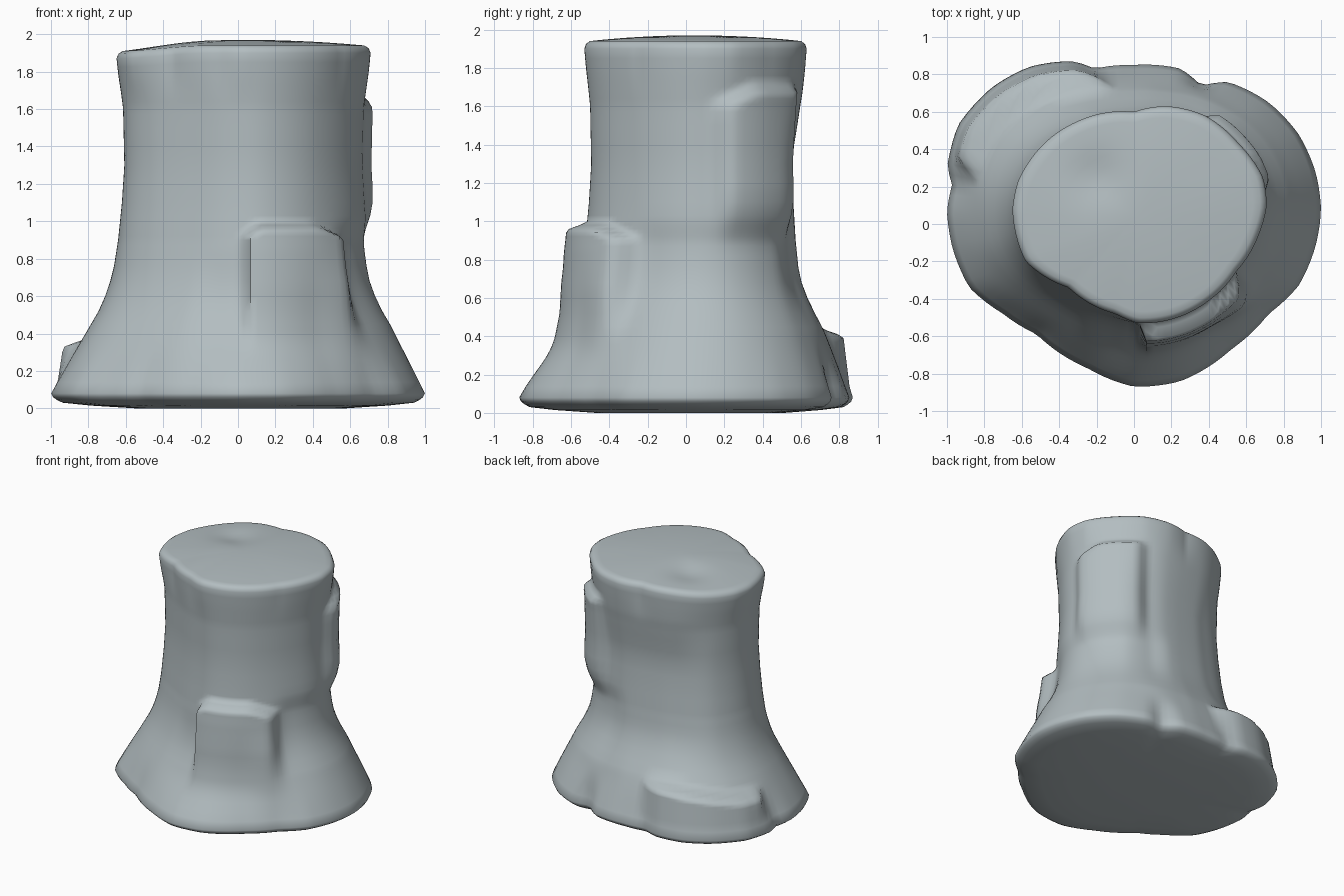
import bpy, bmesh, math

if "Cube" in bpy.data.objects:
    bpy.data.objects.remove(bpy.data.objects["Cube"])

CX, CY = 0.03, 0.05          # trunk axis
N = 120                      # segments around

BASE = [(1.0,.08),(.97,.28),(.88,.48),(.72,.65),(.5,.76),(.36,.74),(.25,.83),(0,.85),(-.21,.83),
        (-.32,.87),(-.56,.84),(-.76,.73),(-.94,.53),(-1.0,.3),(-.97,.22),(-1.0,.07),(-.97,-.13),
        (-.88,-.34),(-.7,-.48),(-.52,-.59),(-.25,-.77),(0,-.87),(.25,-.84),(.52,-.67),(.72,-.48),
        (.88,-.33),(.97,-.12)]
TOP = [(.71,.1),(.69,.25),(.56,.43),(.38,.58),(.17,.63),(0,.6),(-.3,.55),(-.46,.45),(-.62,.23),
       (-.65,.08),(-.58,-.2),(-.35,-.34),(-.1,-.48),(.02,-.53),(.2,-.51),(.4,-.41),(.55,-.25),(.67,-.05)]


def lerp_table(table, v):
    if v <= table[0][0]:
        return table[0][1]
    for (a, p), (b, q) in zip(table, table[1:]):
        if v <= b:
            return p + (q - p) * (v - a) / (b - a)
    return table[-1][1]


def polar(points):
    t = sorted((math.degrees(math.atan2(y - CY, x - CX)), math.hypot(x - CX, y - CY)) for x, y in points)
    return [(t[-1][0] - 360, t[-1][1])] + t + [(t[0][0] + 360, t[0][1])]


def smoothed(table, width):
    # average the outline over a window of angles
    offs = [width * k / 4 for k in range(-4, 5)]
    wrap = lambda d: (d + 180) % 360 - 180
    return [(d, sum(lerp_table(table, wrap(d + o)) for o in offs) / 9) for d in range(-180, 181, 3)]


def step(a, b, v):
    t = max(0, min(1, (v - a) / (b - a)))
    return t * t * (3 - 2 * t)


BASE_P, TOP_P = polar(BASE), polar(TOP)
BASE_S, TOP_S = smoothed(BASE_P, 16), smoothed(TOP_P, 14)
# how far the section has spread from the trunk to the root flare
FLARE = [(.08, 1), (.25, .75), (.4, .52), (.52, .34), (.64, .205), (.76, .13), (.9, .075), (1.1, .025), (1.3, 0)]
# slight waist of the trunk
WAIST = [(0, .96), (1.1, .95), (1.3, .945), (1.6, .955), (1.78, .985), (1.9, 1.0), (1.925, .985), (1.94, .95)]


def radius(deg, z):
    rim, low = step(1.6, 1.9, z), 1 - step(.1, .4, z)
    edge = lerp_table(BASE_P, deg)
    base = edge * low + lerp_table(BASE_S, deg) * (1 - low)
    top = lerp_table(TOP_P, deg) * rim + lerp_table(TOP_S, deg) * (1 - rim)
    w = lerp_table(FLARE, z)
    r = base * w + top * lerp_table(WAIST, z) * (1 - w)
    # slimmer back and right below the bark plate
    r -= .045 * step(40, 65, deg) * (1 - step(120, 150, deg)) * step(.4, .75, z) * (1 - step(1.25, 1.7, z))
    r -= .025 * step(-40, -20, deg) * (1 - step(60, 80, deg)) * step(.4, .7, z) * (1 - step(.85, 1.05, z))
    r -= .03 * step(-120, -100, deg) * (1 - step(-60, -40, deg)) * step(.1, .4, z) * (1 - step(.5, .9, z))
    # front buttress with a flat shoulder, lower towards its right end
    h = 1.0 - .06 * step(-55, -32, deg) - .05 * (1 - step(-90, -82, deg))
    fall = 1 - step(-42, -28, deg)
    r += .105 * step(-91, -87, deg) * fall * (1 - step(h - .05, h, z)) * step(.25, .7, z)
    # raised bark plate on the back right
    h = 1.73 - .08 * (1 - step(8, 30, deg))
    r += .07 * step(5, 17, deg) * (1 - step(50, 60, deg)) * step(.85, 1.15, z) * (1 - step(h - .07, h, z))
    # root ledge on the back left
    h = .44 - .07 * step(115, 165, deg)
    k = step(103, 107, deg) * (1 - step(162, 168, deg)) * (1 - step(h - .05, h + .01, z))
    r += k * max(0, edge * (1.0 - .06 * z / .4) - r)
    # rounded foot
    if z < .08:
        r *= 1 - .06 * ((.08 - z) / .05) ** 2
    return r


heights = [.03, .045, .06, .08, .14, .2, .26, .3, .33, .35, .37, .39, .41, .43, .45, .52, .6, .68, .76,
           .82, .87, .9, .92, .94, .96, .98, 1.0, 1.03, 1.1, 1.2, 1.3, 1.4, 1.5, 1.57, 1.61, 1.64, 1.67,
           1.7, 1.73, 1.76, 1.8, 1.85, 1.9, 1.925, 1.94]
bm = bmesh.new()


def warp_z(x, z):
    # low left edge of the cut
    return z - .03 * step(.15, .65, -x) * step(1.6, 1.94, z)


def ring(z, scale=1.0, lift=0.0):
    out = []
    for i in range(N):
        deg = -180 + 360 * i / N
        r = radius(deg, z) * scale
        a = math.radians(deg)
        x, y = CX + r * math.cos(a), CY + r * math.sin(a)
        dent = .03 * math.exp(-((x + .2) ** 2 + (y - .25) ** 2) / .02) if lift > 0 else 0
        out.append(bm.verts.new((x, y, warp_z(x, z) + lift - dent)))
    return out


# shallow underside, trunk wall, then rings closing the cut top
rings = [ring(.03, .6, -.03), ring(.03, .85, -.015)]
rings += [ring(z) for z in heights]
rings += [ring(1.94, s, .03 * (1 - s ** 2)) for s in (.94, .85, .75, .65, .55, .45, .35, .25, .15, .06)]
for a, b in zip(rings, rings[1:]):
    for i in range(N):
        j = (i + 1) % N
        bm.faces.new((a[i], a[j], b[j], b[i]))
bm.faces.new(rings[-1])
bm.faces.new(list(reversed(rings[0])))

mesh = bpy.data.meshes.new("tree_stump")
bm.to_mesh(mesh)
bm.free()
stump = bpy.data.objects.new("tree_stump", mesh)
bpy.context.collection.objects.link(stump)

grey = bpy.data.materials.new("grey wood")
grey.diffuse_color = (.45, .51, .53, 1)
grey.use_nodes = True
grey.node_tree.nodes["Principled BSDF"].inputs["Base Color"].default_value = grey.diffuse_color
mesh.materials.append(grey)

bpy.context.view_layer.objects.active = stump
stump.select_set(True)
bpy.ops.object.shade_smooth_by_angle(angle=math.radians(60))
